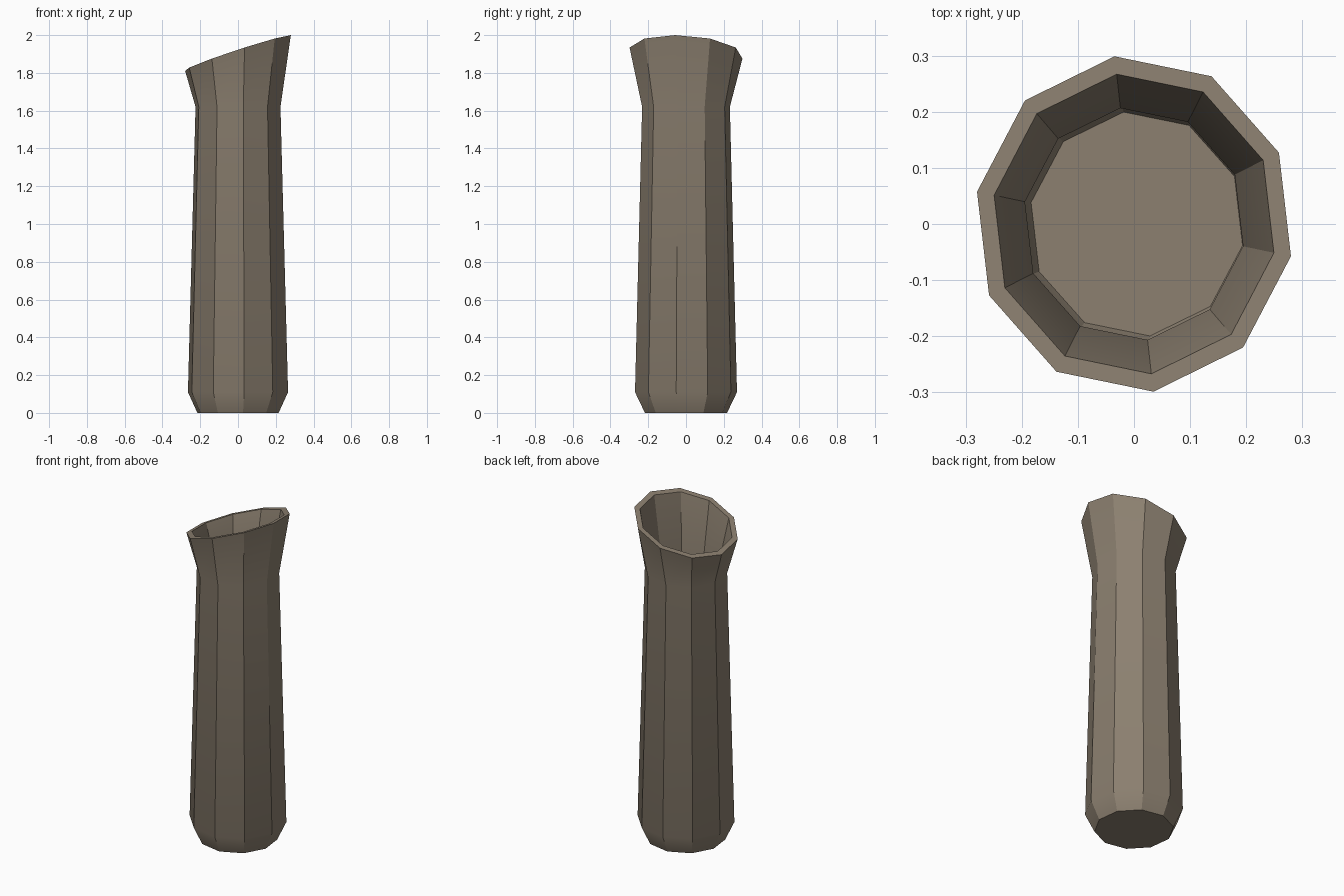
import bpy, bmesh, math

if "Cube" in bpy.data.objects:
    bpy.data.objects.remove(bpy.data.objects["Cube"])

SIDES = 10
PHASE = math.radians(-11)
TILT = 0.095  # half height difference of the slanted mouth

clay = bpy.data.materials.new("grey_brown_clay")
clay.diffuse_color = (0.262, 0.216, 0.162, 1)
clay.use_nodes = True
clay.node_tree.nodes["Principled BSDF"].inputs["Base Color"].default_value = clay.diffuse_color

# (x radius, y radius, z, tilt, x shift): outside upwards, then inside downwards
profile = [
    (0.219, 0.219, 0.00, 0, 0),
    (0.270, 0.272, 0.11, 0, 0),
    (0.229, 0.234, 1.62, 0, 0),
    (0.285, 0.301, 1.905, TILT, 0),
    (0.254, 0.269, 1.905, TILT * 0.89, 0),
    (0.198, 0.208, 1.63, 0, 0),
    (0.238, 0.240, 0.12, 0, 0),
    (0.192, 0.201, 0.03, 0, 0.005),
]

# Hollow vase shell, lofted ring by ring
bm = bmesh.new()
rings = []
for rx, ry, z, tilt, dx in profile:
    ring = []
    for i in range(SIDES):
        a = i * math.tau / SIDES
        ring.append(bm.verts.new((dx + rx * math.cos(a + PHASE),
                                  ry * math.sin(a + PHASE),
                                  z + tilt * math.cos(a))))
    rings.append(ring)
for lo, hi in zip(rings, rings[1:]):
    for i in range(SIDES):
        j = (i + 1) % SIDES
        bm.faces.new((lo[i], lo[j], hi[j], hi[i]))

# Underside and inner floor
bm.faces.new(list(reversed(rings[0])))
bm.faces.new(rings[-1])
bmesh.ops.recalc_face_normals(bm, faces=bm.faces[:])

mesh = bpy.data.meshes.new("vase")
bm.to_mesh(mesh)
bm.free()
mesh.materials.append(clay)
vase = bpy.data.objects.new("vase", mesh)
bpy.context.collection.objects.link(vase)

# Soft bends along the height, crisp side edges
bpy.context.view_layer.objects.active = vase
vase.select_set(True)
bpy.ops.object.shade_smooth_by_angle(angle=math.radians(30))
